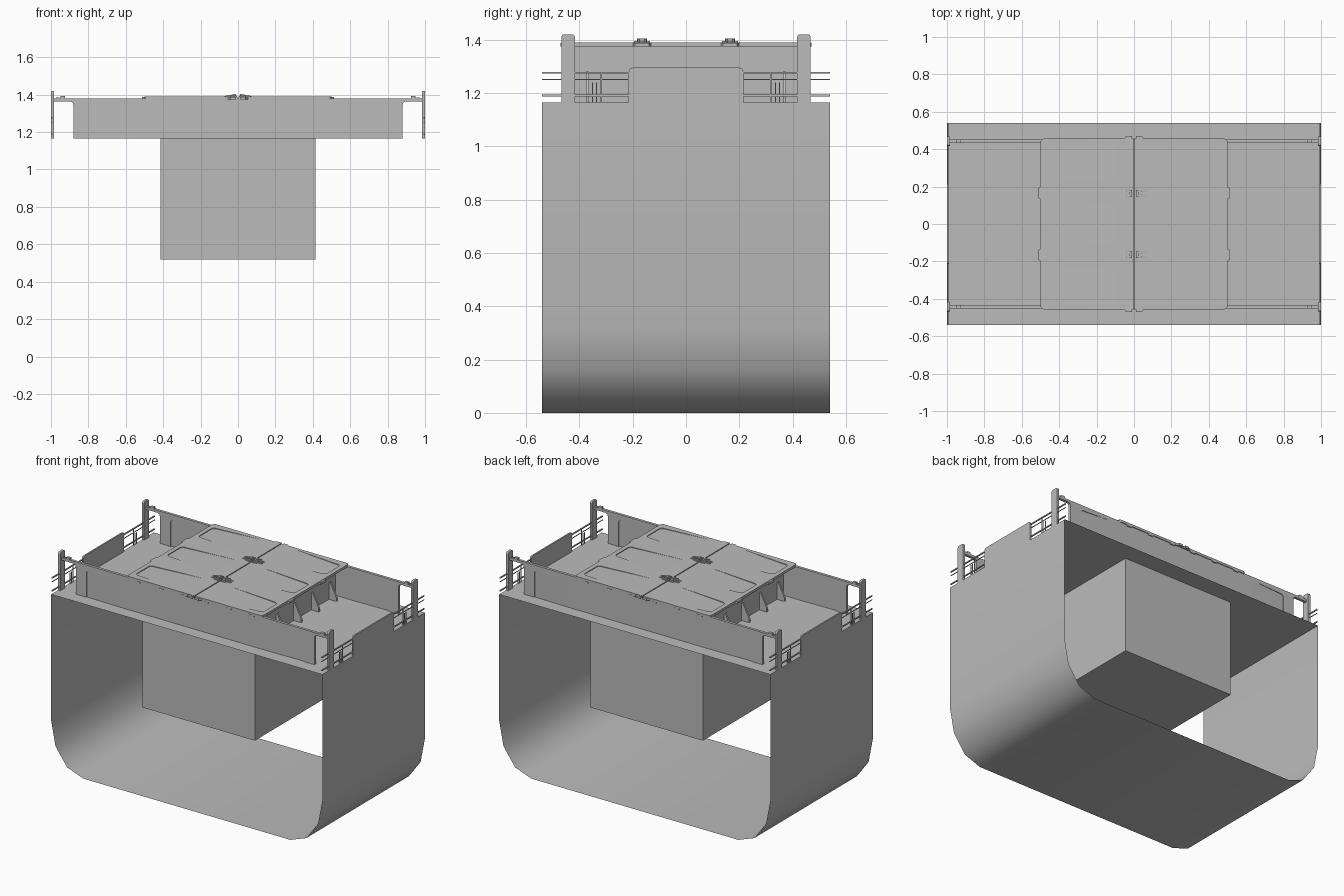
import bpy, bmesh, math
from mathutils import Vector

if "Cube" in bpy.data.objects:
    bpy.data.objects.remove(bpy.data.objects["Cube"], do_unlink=True)

grey = bpy.data.materials.new("plain grey")
grey.use_nodes = True
GREY = (0.5, 0.5, 0.5, 1)
grey.diffuse_color = GREY
grey.node_tree.nodes["Principled BSDF"].inputs["Base Color"].default_value = GREY

DECK, HALF_Y, RIM = 1.165, 0.54, 1.38
SIDES = (-1, 1)


def finish(name, bm):
    bmesh.ops.recalc_face_normals(bm, faces=bm.faces)
    mesh = bpy.data.meshes.new(name)
    bm.to_mesh(mesh)
    bm.free()
    ob = bpy.data.objects.new(name, mesh)
    bpy.context.collection.objects.link(ob)
    mesh.materials.append(grey)
    return ob


def hull_of(name, points):
    """Convex solid around a few points."""
    bm = bmesh.new()
    for p in points:
        bm.verts.new(p)
    bmesh.ops.convex_hull(bm, input=bm.verts)
    bmesh.ops.dissolve_limit(bm, angle_limit=0.001, verts=bm.verts, edges=bm.edges)
    return finish(name, bm)


def box(name, xs, ys, zs):
    return hull_of(name, [(x, y, z) for x in xs for y in ys for z in zs])


def plate(name, outline, axis, lo, hi):
    """Extrude a flat outline along x or y."""
    bm = bmesh.new()
    ring = [bm.verts.new((lo, a, z) if axis == "x" else (a, lo, z)) for a, z in outline]
    face = bm.faces.new(ring)
    new = bmesh.ops.extrude_face_region(bm, geom=[face])["geom"]
    step = Vector((hi - lo, 0, 0)) if axis == "x" else Vector((0, hi - lo, 0))
    bmesh.ops.translate(bm, vec=step, verts=[v for v in new if isinstance(v, bmesh.types.BMVert)])
    return finish(name, bm)


def carve(ob, cutters):
    """Cut shallow pressings, then discard the cutters."""
    bpy.context.view_layer.objects.active = ob
    for c in cutters:
        c.hide_render = True
        mod = ob.modifiers.new("pressing", "BOOLEAN")
        mod.operation = "DIFFERENCE"
        mod.solver = "EXACT"
        mod.object = c
        bpy.ops.object.modifier_apply(modifier=mod.name)
        bpy.data.objects.remove(c, do_unlink=True)


def round_corners(outline_half, low, high, r):
    """Upright plate outline with softened top corners."""
    h = outline_half
    pts = [(-h, low), (h, low)]
    for cx, start in ((h - r, 0), (-h + r, 90)):
        for i in range(4):
            a = math.radians(start + 30 * i)
            pts.append((cx + r * math.cos(a), high - r + r * math.sin(a)))
    return pts


# Hull shell: open-ended sheet with rounded bilges
rx, rz = 0.236, 0.323
right = [(1, DECK)]
for i in range(4):
    a = math.radians(30 * i)
    right.append((1 - rx + rx * math.cos(a), rz - rz * math.sin(a)))
section = right + [(-x, z) for x, z in reversed(right)]
bm = bmesh.new()
rows = [[bm.verts.new((x, y, z)) for x, z in section] for y in (-HALF_Y, HALF_Y)]
for i in range(len(section)):
    j = (i + 1) % len(section)
    bm.faces.new((rows[0][i], rows[0][j], rows[1][j], rows[1][i]))
hull = finish("hull_shell", bm)
bpy.ops.object.select_all(action="DESELECT")
hull.select_set(True)
bpy.context.view_layer.objects.active = hull
bpy.ops.object.shade_smooth_by_angle(angle=math.radians(45))

# Cargo hold below deck and the hatch end walls above it
box("cargo_hold", (-0.415, 0.415), (-0.415, 0.415), (0.52, DECK))
box("hatch_end_walls", (-0.415, 0.415), (-0.436, 0.436), (DECK, 1.374))
for s in SIDES:
    for i in range(5):
        y = -0.37 + 0.185 * i
        hull_of("end_wall_bracket", [(s * x, y + d, z) for d in (-0.006, 0.006)
                for x, z in ((0.41, DECK), (0.47, DECK), (0.47, 1.19), (0.425, 1.28), (0.41, 1.28))])

# Long side walls with arms reaching to the posts
for s in SIDES:
    quarter = [(0.88, DECK), (0.88, 1.345), (0.884, 1.358), (0.897, 1.364), (0.985, 1.364), (0.985, RIM)]
    outline = quarter + [(-x, z) for x, z in reversed(quarter)]
    wall = plate("side_coaming", outline, "y", s * 0.434, s * 0.452)
    cutters = []
    for e in SIDES:
        for face_y, out in ((0.452, 1), (0.434, -1)):
            pts = []
            for x, top, depth in ((0.8, 1.335, 0.005), (0.79, 1.345, 0.005), (0.5, 1.358, -0.001)):
                for z in (DECK - 0.02, top):
                    pts += [(e * x, s * (face_y - out * depth), z), (e * x, s * (face_y + out * 0.01), z)]
            cutters.append(hull_of("pressing_cutter", pts))
    carve(wall, cutters)
    for e in SIDES:
        box("arm_knob", (e * 0.925, e * 0.95), (s * 0.434, s * 0.452), (RIM, 1.392))
        box("arm_pin", (e * 0.955, e * 0.972), (s * 0.438, s * 0.448), (RIM, 1.386))

# Hatch cover: two leaves with pressed panels
TOP = 1.39
for s in SIDES:
    c = 0.018
    corners = [(0.003, 0.457), (0.5 - c, 0.457), (0.495, 0.452), (0.5, 0.457 - c)]
    leaf = hull_of("hatch_leaf", [(s * x, t * y, z) for x, y in corners for t in SIDES for z in (1.374, TOP)])
    cutters = []
    for row in (-0.33, 0, 0.33):
        pts = []
        for x, w, depth in ((0.47, 0.068, 0.005), (0.455, 0.08, 0.005), (0.03, 0.113, -0.001)):
            for t in SIDES:
                pts += [(s * x, row + t * w, TOP - depth), (s * x, row + t * w, TOP + 0.01)]
        cutters.append(hull_of("panel_cutter", pts))
    carve(leaf, cutters)
    for t in SIDES:
        # Edge tabs, seam tabs and clips under the rim
        hull_of("edge_tab", [(s * x, t * 0.165 + d * w, z) for x, w in ((0.495, 0.036), (0.513, 0.026))
                for d in SIDES for z in (1.374, 1.388)])
        hull_of("seam_tab", [(s * x, t * y, z) for x, y in ((0.01, 0.45), (0.06, 0.45), (0.04, 0.471), (0.01, 0.471))
                for z in (1.374, 1.388)])
        for x in (0.08, 0.25, 0.42):
            box("rim_clip", (s * x - 0.018, s * x + 0.018), (t * 0.45, t * 0.458), (1.366, 1.376))
        # Forked latches along the seam
        box("latch_base", (s * 0.008, s * 0.04), (t * 0.165 - 0.03, t * 0.165 + 0.03), (TOP - 0.002, 1.395))
        box("latch_block", (s * 0.012, s * 0.025), (t * 0.165 - 0.018, t * 0.165 + 0.018), (1.395, 1.404))
        for d in SIDES:
            y = t * 0.165 + d * 0.012
            hull_of("latch_fork", [(s * x, y + w, z) for w in (-0.005, 0.005)
                    for x, z in ((0.02, TOP), (0.072, TOP), (0.072, 1.393), (0.02, 1.402))])

# Bulwarks, corner posts and railings along both sides
for s in SIDES:
    plate("bulwark", round_corners(0.215, DECK, 1.295, 0.015), "x", s * 0.99, s * 1.0)
    for t in SIDES:
        post = plate("corner_post", round_corners(0.025, DECK, 1.42, 0.01), "x", s * 0.984, s * 1.0)
        post.location.y = t * 0.442
        for z, r in ((1.276, 0.0035), (1.25, 0.002), (1.19, 0.0035)):
            box("rail", (s * (0.994 - r), s * (0.994 + r)), (t * 0.215, t * HALF_Y), (z - r, z + r))
        for y, top in ((0.318, 1.276), (0.335, 1.24), (0.35, 1.24)):
            box("stanchion", (s * 0.992, s * 0.996), (t * (y - 0.002), t * (y + 0.002)), (DECK, top))
